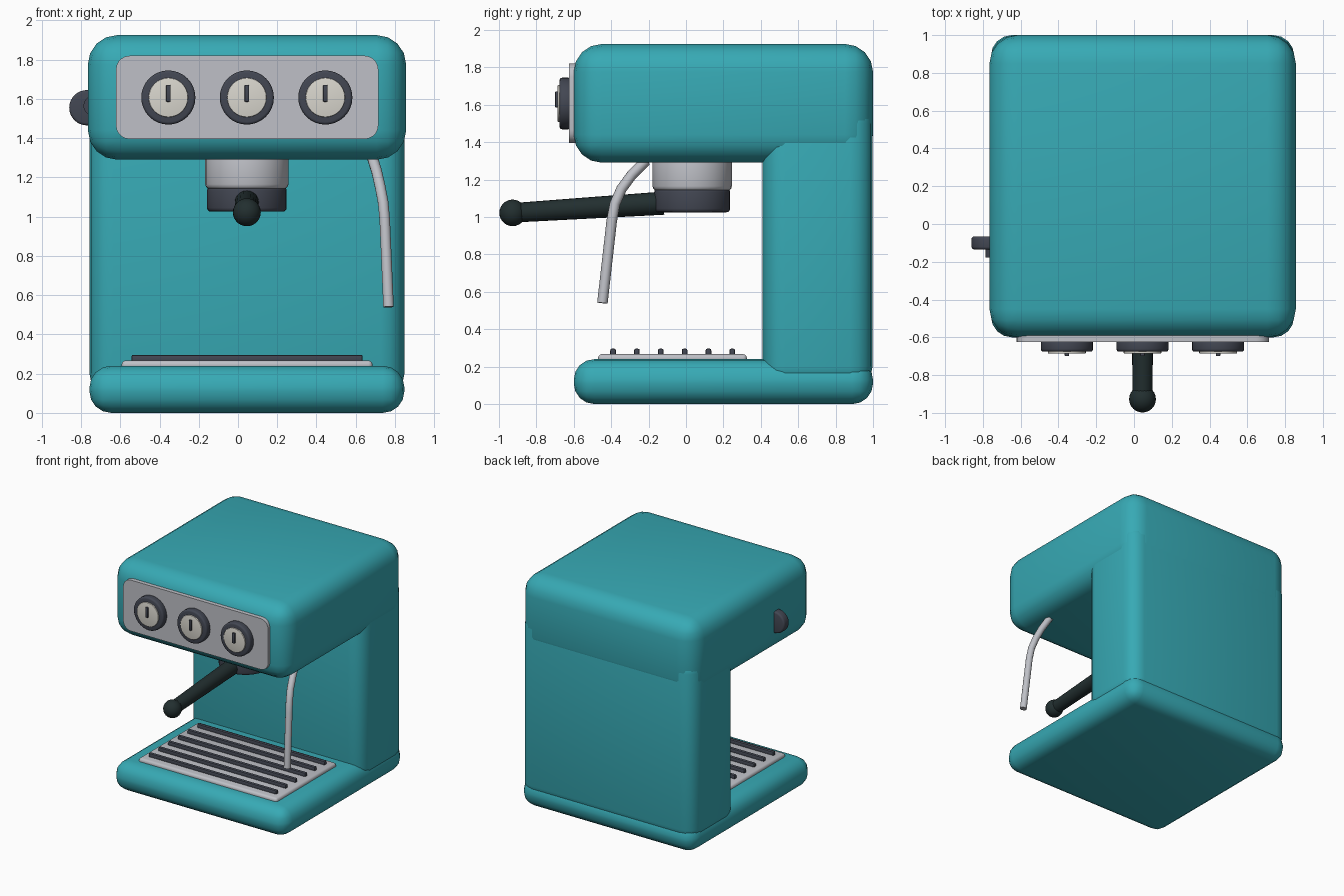
import bpy, bmesh, math
from mathutils import Vector

if "Cube" in bpy.data.objects:
    bpy.data.objects.remove(bpy.data.objects["Cube"])


def material(name, rgb):
    m = bpy.data.materials.new(name)
    m.diffuse_color = (*rgb, 1)
    m.use_nodes = True
    m.node_tree.nodes["Principled BSDF"].inputs["Base Color"].default_value = m.diffuse_color
    return m


TEAL = material("teal enamel", (0.038, 0.40, 0.46))
STEEL = material("brushed steel", (0.52, 0.53, 0.57))
SLATE = material("dark slate", (0.055, 0.062, 0.085))
GRIP = material("black green grip", (0.016, 0.028, 0.029))
CREAM = material("cream dial", (0.70, 0.68, 0.62))
CX = 0.045  # middle of the body


def finish(name, bm, mat, angle=40):
    me = bpy.data.meshes.new(name)
    bmesh.ops.recalc_face_normals(bm, faces=bm.faces)
    bm.to_mesh(me)
    bm.free()
    ob = bpy.data.objects.new(name, me)
    bpy.context.collection.objects.link(ob)
    me.materials.append(mat)
    bpy.ops.object.select_all(action='DESELECT')
    bpy.context.view_layer.objects.active = ob
    ob.select_set(True)
    bpy.ops.object.shade_smooth_by_angle(angle=math.radians(angle))
    return ob


def box(name, lo, hi, mat, bevel=0.0, segments=4, axis=None):
    """Box between two corners; bevels all edges, or only those along one axis."""
    bm = bmesh.new()
    bmesh.ops.create_cube(bm, size=1)
    for v in bm.verts:
        v.co = [lo[i] + (v.co[i] + 0.5) * (hi[i] - lo[i]) for i in range(3)]
    if bevel:
        edges = [e for e in bm.edges if axis is None or
                 abs((e.verts[0].co - e.verts[1].co).normalized()[axis]) > 0.9]
        bmesh.ops.bevel(bm, geom=edges, offset=bevel, segments=segments,
                        profile=0.5, affect='EDGES')
    return finish(name, bm, mat)


def rod(name, a, b, r1, r2, mat, bevel=0.0, sides=32):
    """Cylinder or cone from a to b with optional rounded rims."""
    a, b = Vector(a), Vector(b)
    bm = bmesh.new()
    bmesh.ops.create_cone(bm, cap_ends=True, segments=sides,
                          radius1=r1, radius2=r2, depth=(b - a).length)
    if bevel:
        rims = [e for e in bm.edges if abs(e.verts[0].co.z - e.verts[1].co.z) < 1e-5]
        bmesh.ops.bevel(bm, geom=rims, offset=bevel, segments=3,
                        profile=0.5, affect='EDGES')
    turn = Vector((0, 0, 1)).rotation_difference(b - a)
    for v in bm.verts:
        v.co = turn @ v.co + (a + b) / 2
    return finish(name, bm, mat)


# Body: base, rear column, overhanging head
box("base", (-0.757, -0.60, 0), (0.848, 1.0, 0.24), TEAL, 0.11)
box("column", (-0.757, 0.41, 0.08), (0.848, 0.997, 1.62), TEAL, 0.12)
box("head", (-0.765, -0.60, 1.29), (0.857, 1.0, 1.925), TEAL, 0.15)

# Control panel and dials
box("control_panel", (-0.622, -0.625, 1.395), (0.715, -0.56, 1.82), STEEL, 0.07, 5, axis=1)
for i in (-1, 0, 1):
    x, z = CX + 0.4 * i, 1.607
    rod(f"dial_ring_{i + 2}", (x, -0.615, z), (x, -0.676, z), 0.138, 0.138, SLATE, 0.014)
    rod(f"dial_face_{i + 2}", (x, -0.66, z), (x, -0.686, z), 0.1, 0.1, CREAM, 0.004)
    box(f"dial_pointer_{i + 2}", (x - 0.012, -0.70, 1.585), (x + 0.012, -0.68, 1.672),
        SLATE, 0.006, 2)

# Steam knob on the left side
rod("side_knob", (-0.77, -0.135, 1.555), (-0.77, -0.065, 1.555), 0.09, 0.09, SLATE, 0.014)
rod("side_knob_hub", (-0.735, -0.178, 1.565), (-0.735, -0.12, 1.565), 0.052, 0.052, SLATE)

# Brew group and filter holder
rod("brew_group", (CX, 0.033, 1.14), (CX, 0.033, 1.33), 0.212, 0.212, STEEL, 0.025)
rod("filter_holder", (CX, 0.033, 1.025), (CX, 0.033, 1.153), 0.203, 0.203, SLATE, 0.02)
rod("filter_handle", (CX, -0.12, 1.074), (CX, -0.93, 1.022), 0.062, 0.052, GRIP, sides=20)
bm = bmesh.new()
bmesh.ops.create_uvsphere(bm, u_segments=24, v_segments=14, radius=0.071)
bmesh.ops.translate(bm, verts=bm.verts, vec=(CX, -0.927, 1.022))
finish("handle_end", bm, GRIP)

# Steam wand: a bent tube
cu = bpy.data.curves.new("steam_wand", 'CURVE')
cu.dimensions = '3D'
cu.bevel_depth = 0.028
cu.bevel_resolution = 3
cu.use_fill_caps = True
sp = cu.splines.new('POLY')
path = [(0.685, -0.215, 1.30), (0.708, -0.29, 1.225), (0.725, -0.345, 1.15),
        (0.74, -0.38, 1.07), (0.748, -0.397, 0.98), (0.767, -0.447, 0.54)]
sp.points.add(len(path) - 1)
for p, co in zip(sp.points, path):
    p.co = (*co, 1)
wand = bpy.data.objects.new("steam_wand", cu)
bpy.context.collection.objects.link(wand)
cu.materials.append(STEEL)
bpy.ops.object.select_all(action='DESELECT')
bpy.context.view_layer.objects.active = wand
wand.select_set(True)
bpy.ops.object.convert(target='MESH')
bpy.ops.object.shade_smooth_by_angle(angle=math.radians(40))

# Drip tray with grille bars
box("drip_tray", (-0.593, -0.47, 0.22), (0.685, 0.325, 0.267), STEEL, 0.02, 3)
for i in range(6):
    y = -0.39 + 0.1275 * i
    box(f"grille_bar_{i + 1}", (-0.543, y - 0.015, 0.255), (0.635, y + 0.015, 0.296),
        SLATE, 0.009, 2)
